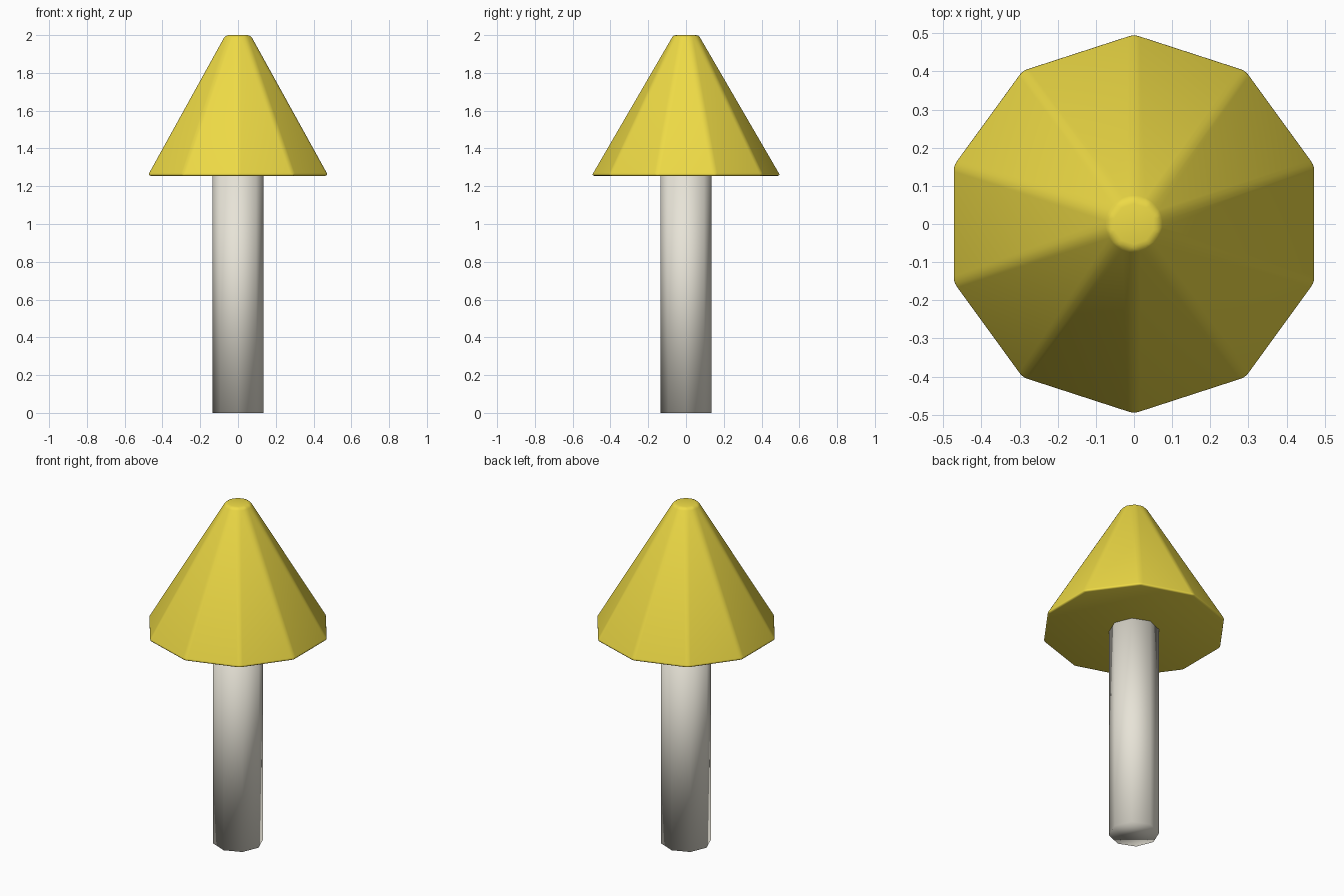
import bpy, math

if "Cube" in bpy.data.objects:
    bpy.data.objects.remove(bpy.data.objects["Cube"])


def material(name, color):
    m = bpy.data.materials.new(name)
    m.diffuse_color = color
    m.use_nodes = True
    m.node_tree.nodes["Principled BSDF"].inputs["Base Color"].default_value = m.diffuse_color
    return m


def cone(name, sides, r1, r2, z1, z2, turn, mat):
    bpy.ops.mesh.primitive_cone_add(vertices=sides, radius1=r1, radius2=r2,
                                    depth=z2 - z1, location=(0, 0, (z1 + z2) / 2),
                                    rotation=(0, 0, turn))
    ob = bpy.context.object
    ob.name = name
    ob.data.materials.append(mat)
    bpy.ops.object.transform_apply(location=True, rotation=True, scale=True)
    bpy.ops.object.shade_smooth()
    return ob


yellow = material("cap_yellow", (0.85, 0.70, 0.06, 1))
cream = material("stem_cream", (0.80, 0.77, 0.68, 1))

# Eight-sided stem, corners on the axes
cone("mushroom_stem", 8, 0.135, 0.135, 0.0, 1.27, 0, cream)

# Ten-sided blunt cone cap with softened edges, corners on the y axis
cap = cone("mushroom_cap", 10, 0.503, 0.07, 1.255, 2.0, 0, yellow)
bevel = cap.modifiers.new("soft_edges", 'BEVEL')
bevel.width = 0.016
bevel.segments = 3
bevel.limit_method = 'NONE'
